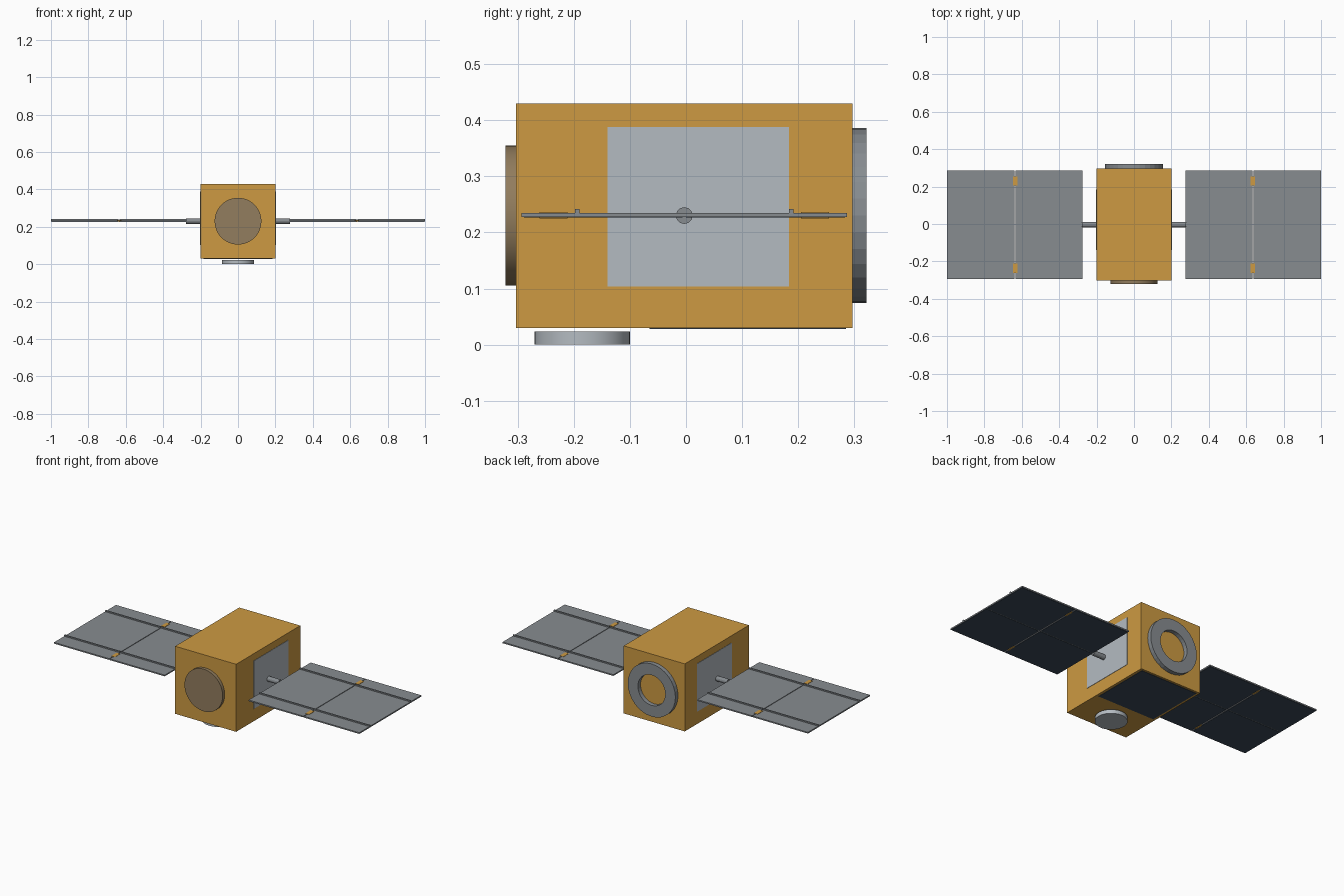
import bpy, bmesh, math
from mathutils import Matrix, Vector

cube = bpy.data.objects.get("Cube")
if cube:
    bpy.data.objects.remove(cube, do_unlink=True)


def material(name, r, g, b):
    # 8-bit display colour converted to linear values
    lin = [((c / 255 + 0.055) / 1.055) ** 2.4 for c in (r, g, b)] + [1]
    m = bpy.data.materials.new(name)
    m.use_nodes = True
    m.diffuse_color = lin
    m.node_tree.nodes["Principled BSDF"].inputs["Base Color"].default_value = lin
    return m


GOLD = material("gold foil", 205, 154, 66)
GREY = material("panel grey", 135, 140, 144)
SILVER = material("pale silver", 180, 187, 193)
CELLS = material("dark solar cells", 58, 72, 88)
BRONZE = material("bronze cap", 146, 125, 94)

CY = -0.003     # middle of the body in y
CZ = 0.23       # height of the wing axis


def finish(name, bm, mat):
    bmesh.ops.recalc_face_normals(bm, faces=bm.faces)
    me = bpy.data.meshes.new(name)
    bm.to_mesh(me)
    bm.free()
    me.materials.append(mat)
    ob = bpy.data.objects.new(name, me)
    bpy.context.collection.objects.link(ob)
    return ob


def box(name, x, y, z, mat):
    bm = bmesh.new()
    size = Vector((x[1] - x[0], y[1] - y[0], z[1] - z[0], 1))
    mid = Vector((sum(x) / 2, sum(y) / 2, sum(z) / 2))
    bmesh.ops.create_cube(bm, size=1, matrix=Matrix.Translation(mid) @ Matrix.Diagonal(size))
    return finish(name, bm, mat)


def cylinder(name, centre, radius, depth, axis, mat, sides, smooth=True):
    turn = {"X": Matrix.Rotation(math.pi / 2, 4, "Y"),
            "Y": Matrix.Rotation(math.pi / 2, 4, "X"),
            "Z": Matrix.Identity(4)}[axis]
    bm = bmesh.new()
    bmesh.ops.create_cone(bm, cap_ends=True, segments=sides, radius1=radius, radius2=radius,
                          depth=depth, matrix=Matrix.Translation(centre) @ turn)
    for f in bm.faces:
        f.smooth = smooth and len(f.verts) == 4
    for e in bm.edges:
        e.smooth = all(len(f.verts) == 4 for f in e.link_faces)
    return finish(name, bm, mat)


def ring(name, y, outer, inner, mat, sides):
    # rectangular section swept around the y axis
    bm = bmesh.new()
    section = [(inner, y[0]), (outer, y[0]), (outer, y[1]), (inner, y[1])]
    loops = []
    for i in range(sides):
        a = math.tau * i / sides
        loops.append([bm.verts.new((r * math.cos(a), v, CZ + r * math.sin(a))) for r, v in section])
    for i in range(sides):
        p, q = loops[i - 1], loops[i]
        for k in range(4):
            bm.faces.new((p[k - 1], p[k], q[k], q[k - 1]))
    return finish(name, bm, mat)


# Body and the fittings on its ends and underside
box("body", (-0.2, 0.2), (CY - 0.3, CY + 0.3), (0.03, 0.43), GOLD)
cylinder("front_cap", (0, -0.312, CZ), 0.125, 0.02, "Y", BRONZE, 48)
ring("rear_docking_ring", (0.296, 0.322), 0.156, 0.09, GREY, 32)
cylinder("underside_dish", (0, -0.185, 0.0115), 0.085, 0.023, "Z", SILVER, 48)
box("underside_solar_plate", (-0.185, 0.185), (-0.065, 0.285), (0.028, 0.031), CELLS)

# Two mirrored wings, each of two hinged panels
for side, s in (("left", 1), ("right", -1)):
    def span(a, b):
        return tuple(sorted((s * a, s * b)))

    box(side + "_radiator", span(0.199, 0.202), (-0.14, 0.184), (0.104, 0.388), SILVER)
    cylinder(side + "_wing_shaft", (s * 0.235, CY, CZ), 0.015, 0.084, "X", GREY, 12, False)

    for part, a, b in (("inner", 0.275, 0.634), ("outer", 0.638, 1.0)):
        tag = side + "_" + part
        box(tag + "_panel", span(a, b), (CY - 0.29, CY + 0.29), (0.2275, 0.235), GREY)
        for end, t in (("front", -1), ("rear", 1)):
            y0, y1 = sorted((CY + t * 0.003, CY + t * 0.286))
            box(f"{tag}_{end}_cells", span(a + 0.004, b - 0.003), (y0, y1), (0.2262, 0.228), CELLS)
            r = CY + t * 0.191
            box(f"{tag}_{end}_rail", span(a, b), (r - 0.004, r + 0.004), (0.2345, 0.242), GREY)

    for end, t in (("front", -1), ("rear", 1)):
        y = CY + t * 0.233
        box(f"{side}_{end}_hinge", span(0.624, 0.648), (y - 0.025, y + 0.025), (0.2345, 0.2365), GOLD)
        box(f"{side}_{end}_hinge_pin", span(0.632, 0.640), (y - 0.025, y + 0.025), (0.2245, 0.2355), GOLD)
